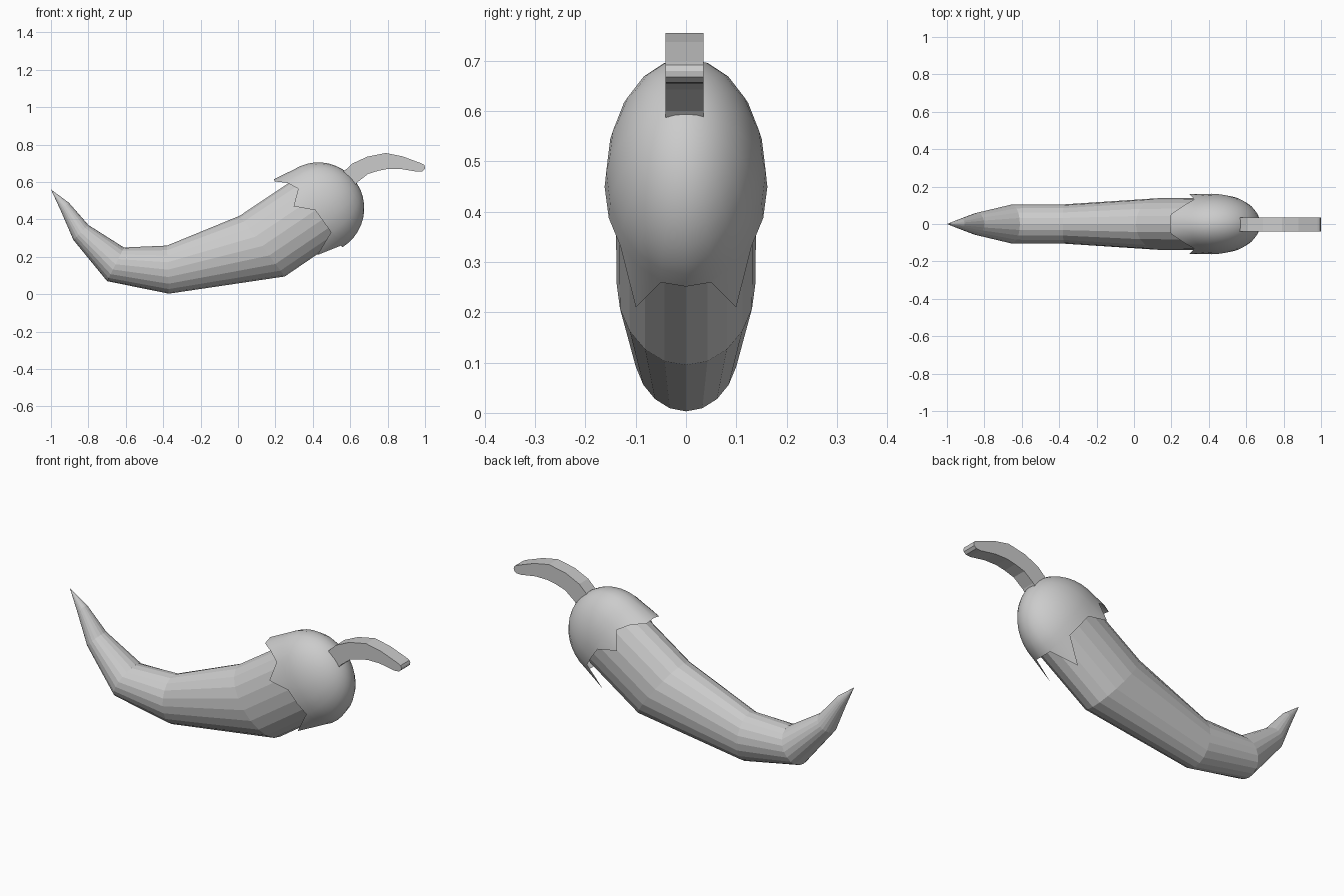
import bpy, bmesh
from math import sin, cos, pi
from mathutils import Vector

if "Cube" in bpy.data.objects:
    bpy.data.objects.remove(bpy.data.objects["Cube"])

SIDES = 20


def make_object(name, rings, tip=None, end=None, smooth=False):
    """Skin a list of point rings; optional tip points close the two ends."""
    bm = bmesh.new()
    loops = [[bm.verts.new(p) for p in ring] for ring in rings]
    n = len(loops[0])
    for r0, r1 in zip(loops, loops[1:]):
        for i in range(n):
            j = (i + 1) % n
            bm.faces.new((r0[i], r0[j], r1[j], r1[i]))
    for point, loop in ((tip, loops[0]), (end, loops[-1])):
        if point is not None:
            v = bm.verts.new(point)
            for i in range(n):
                bm.faces.new((v, loop[i], loop[(i + 1) % n]))
    bmesh.ops.recalc_face_normals(bm, faces=bm.faces[:])
    for f in bm.faces:
        f.smooth = smooth
    mesh = bpy.data.meshes.new(name)
    bm.to_mesh(mesh)
    bm.free()
    obj = bpy.data.objects.new(name, mesh)
    bpy.context.collection.objects.link(obj)
    return obj


def body_ring(x0, z0, x1, z1, half_y):
    """Elliptical ring spanning an upper and a lower outline point."""
    top, low = Vector((x0, 0, z0)), Vector((x1, 0, z1))
    mid, arm = (top + low) / 2, (top - low) / 2
    return [mid + arm * cos(2 * pi * i / SIDES)
            + Vector((0, half_y * sin(2 * pi * i / SIDES), 0)) for i in range(SIDES)]


# Curved pepper body: upper outline, lower outline, half width
sections = [
    (-0.905, 0.49, -0.947, 0.445, 0.028),
    (-0.80, 0.37, -0.88, 0.29, 0.06),
    (-0.61, 0.25, -0.70, 0.07, 0.104),
    (-0.38, 0.26, -0.37, 0.003, 0.105),
    (0.01, 0.42, 0.25, 0.095, 0.138),
    (0.324, 0.63, 0.536, 0.29, 0.14),
]
make_object("pepper_body", [body_ring(*s) for s in sections],
            tip=(-1, 0, 0.56), end=(0.43, 0, 0.46))

# Leafy cap: flattened dome on a tilted axis, with a toothed rim
centre = Vector((0.43, 0, 0.46))
axis = Vector((0.848, 0, 0.53))
up = Vector((-0.53, 0, 0.848))
R, FLAT = 0.245, 0.655


def cap_point(along, radius, i):
    t = 2 * pi * i / SIDES
    return centre + axis * along + up * radius * cos(t) + Vector((0, radius * FLAT * sin(t), 0))


dome = [[cap_point(R * cos(k * pi / 20), R * sin(k * pi / 20), i) for i in range(SIDES)]
        for k in range(1, 11)]
rim = [-0.12, -0.122, -0.07, -0.036, -0.107, -0.02, -0.015, -0.011, -0.138, -0.005, -0.002]
teeth = []
for i in range(SIDES):
    a = rim[min(i, SIDES - i)]
    teeth.append(cap_point(a, R - 0.1 * a, i))
make_object("leafy_cap", dome + [teeth], tip=centre + axis * R, smooth=True)

# Square-sectioned curved stem: upper and lower outline pairs
stem = [
    (0.53, 0.62, 0.60, 0.55), (0.57, 0.66, 0.64, 0.60), (0.61, 0.698, 0.695, 0.643),
    (0.69, 0.735, 0.75, 0.66), (0.79, 0.755, 0.80, 0.67), (0.88, 0.737, 0.87, 0.67),
    (0.98, 0.70, 0.96, 0.655), (0.995, 0.692, 0.985, 0.657), (1.0, 0.68, 0.998, 0.668),
]
Y0, Y1 = -0.041, 0.035
make_object("stem", [[(a, Y0, b), (a, Y1, b), (c, Y1, d), (c, Y0, d)] for a, b, c, d in stem],
            tip=(0.565, -0.003, 0.585), end=(0.999, -0.003, 0.674))
